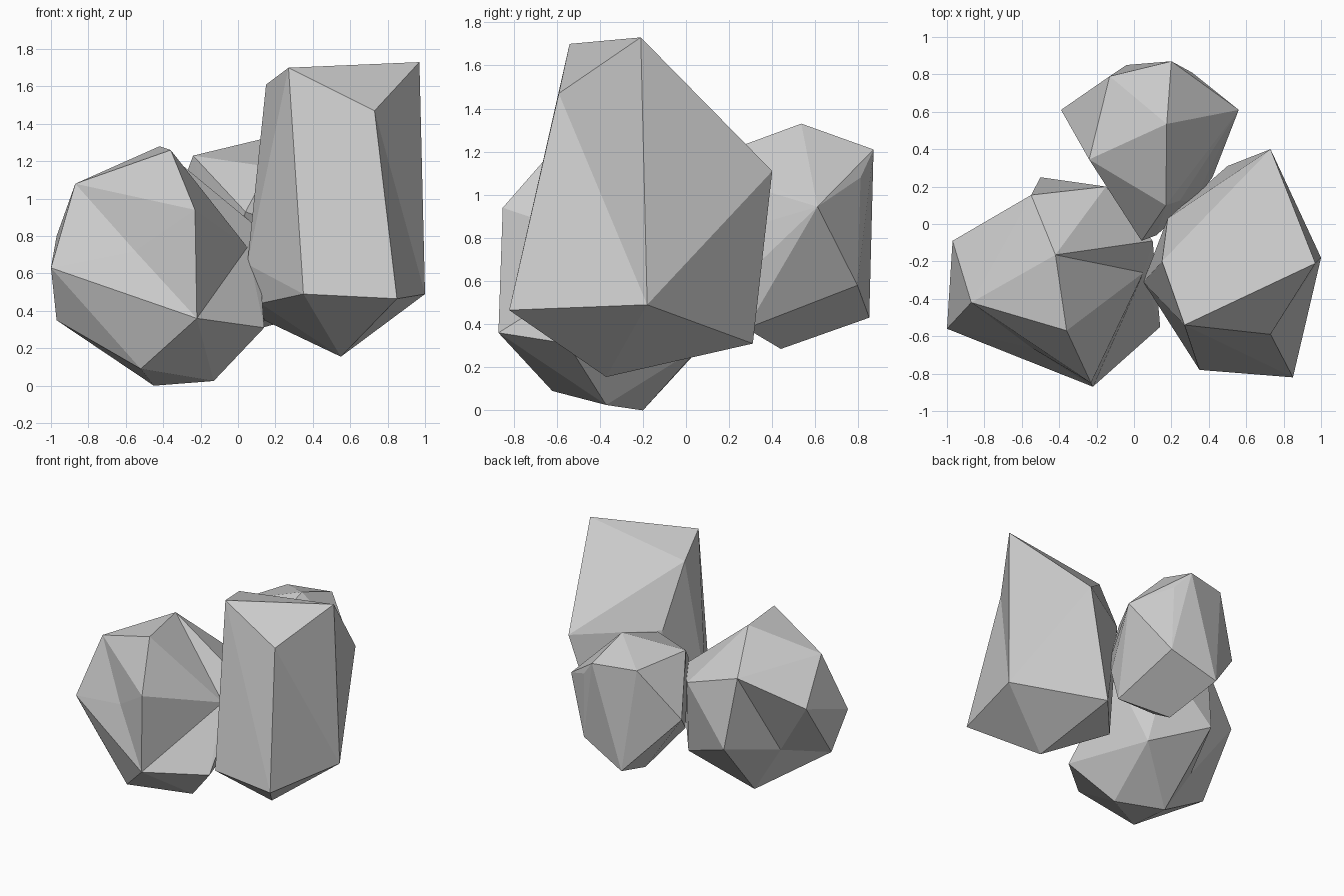
import bpy
import bmesh

if "Cube" in bpy.data.objects:
    bpy.data.objects.remove(bpy.data.objects["Cube"])


def rock(name, corners, dents=()):
    """Faceted boulder: convex hull around corner points, then hollowed facets.

    Each dent is (centre, rim): the hull facets spanning the rim corners are
    replaced by a fan of triangles that meets at the centre.
    """
    bm = bmesh.new()
    verts = [bm.verts.new(c) for c in corners]
    bmesh.ops.convex_hull(bm, input=verts)
    for centre, rim in dents:
        ring = {verts[i] for i in rim}
        patch = [f for f in bm.faces if set(f.verts) <= ring]
        edges = {e for f in patch for e in f.edges}
        border = [e for e in edges if sum(f in patch for f in e.link_faces) == 1]
        inner = [e for e in edges if e not in border]
        bmesh.ops.delete(bm, geom=patch, context='FACES_ONLY')
        bmesh.ops.delete(bm, geom=inner, context='EDGES')
        tip = bm.verts.new(centre)
        for e in border:
            bm.faces.new((*e.verts, tip))
    # drop corners that ended up inside the hull
    loose = [v for v in bm.verts if not v.link_faces]
    bmesh.ops.delete(bm, geom=loose, context='VERTS')
    bmesh.ops.recalc_face_normals(bm, faces=bm.faces[:])
    mesh = bpy.data.meshes.new(name)
    bm.to_mesh(mesh)
    bm.free()
    obj = bpy.data.objects.new(name, mesh)
    bpy.context.collection.objects.link(obj)
    return obj


# Tall slab-like boulder on the right: top, sides, base
rock("tall_rock", [
    (.27, -.54, 1.70), (.97, -.21, 1.73), (.73, -.59, 1.47), (.15, -.20, 1.61),
    (.73, .40, 1.11), (.18, .03, 1.15), (.05, -.31, .65),
    (1.0, -.18, .49), (.85, -.82, .465), (.35, -.78, .49), (.12, -.37, .44),
    (.14, -.10, .35), (.50, .31, .31), (.55, -.37, .155),
], dents=[((.865, -.385, .98), (1, 2, 7, 8))])

# Broad round boulder on the left, hollowed at the inner side, front and back
rock("round_rock", [
    (-.36, -.57, 1.26), (-.42, -.165, 1.28), (-.87, -.42, 1.08), (-.55, .155, 1.02),
    (-.97, -.09, .80), (-1.0, -.56, .63), (-.23, -.85, .94), (.10, -.09, .85),
    (-.15, .20, .90), (-.50, .25, .49), (-.97, -.40, .35), (-.22, -.87, .36),
    (.14, -.55, .31), (-.07, .07, .30), (-.52, -.62, .09), (-.45, -.20, 0),
    (-.13, -.37, .025),
], dents=[
    ((.05, -.26, .74), (0, 1, 6, 7, 11, 12)),
    ((-.55, -.66, .72), (2, 5, 6, 11)),
    ((-.68, -.19, .37), (3, 4, 9, 10, 15)),
])

# Smaller boulder at the back, leaning on the other two
rock("back_rock", [
    (.175, .535, 1.33), (-.24, .345, 1.23), (.20, .87, 1.21), (-.13, .79, 1.21),
    (.17, .10, 1.17), (.245, .125, 1.09), (.31, .81, 1.08), (.04, -.09, .93),
    (.12, -.06, .90), (.56, .61, .945), (-.39, .61, .83), (.32, .12, .80),
    (.42, .25, .60), (.32, .795, .58), (-.08, .12, .50), (-.04, .85, .43),
    (.38, .28, .38), (.04, .44, .285),
])
